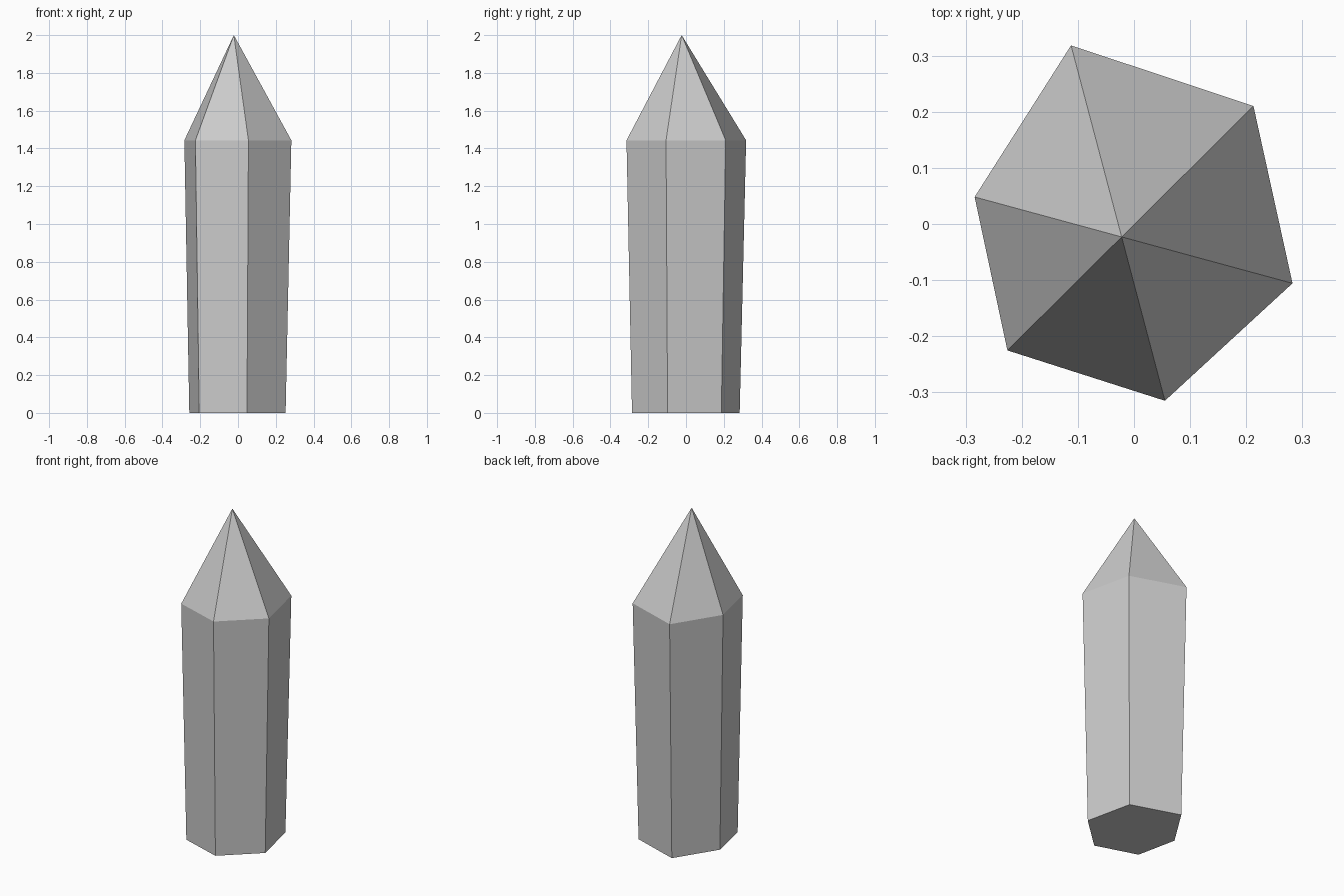
import bpy, bmesh
from math import cos, sin, radians

if "Cube" in bpy.data.objects:
    bpy.data.objects.remove(bpy.data.objects["Cube"])

# Crystal: six-sided shaft flaring slightly upward, with uneven radii and a pointed tip
AXIS = (-0.022, -0.023)
RADII = [0.331, 0.353, 0.2715, 0.287, 0.302, 0.3155]
START = 44.8

bm = bmesh.new()


def ring(z, scale):
    verts = []
    for i, r in enumerate(RADII):
        a = radians(START + 60 * i)
        verts.append(bm.verts.new((AXIS[0] + r * scale * cos(a),
                                   AXIS[1] + r * scale * sin(a), z)))
    return verts


base = ring(0, 0.9)
shoulder = ring(1.443, 1)
tip = bm.verts.new((*AXIS, 2))

# Base cap, shaft sides and tip facets
bm.faces.new(base[::-1])
for i in range(6):
    j = (i + 1) % 6
    bm.faces.new((base[i], base[j], shoulder[j], shoulder[i]))
    bm.faces.new((shoulder[i], shoulder[j], tip))

mesh = bpy.data.meshes.new("crystal")
bm.to_mesh(mesh)
bm.free()
bpy.context.collection.objects.link(bpy.data.objects.new("crystal", mesh))
